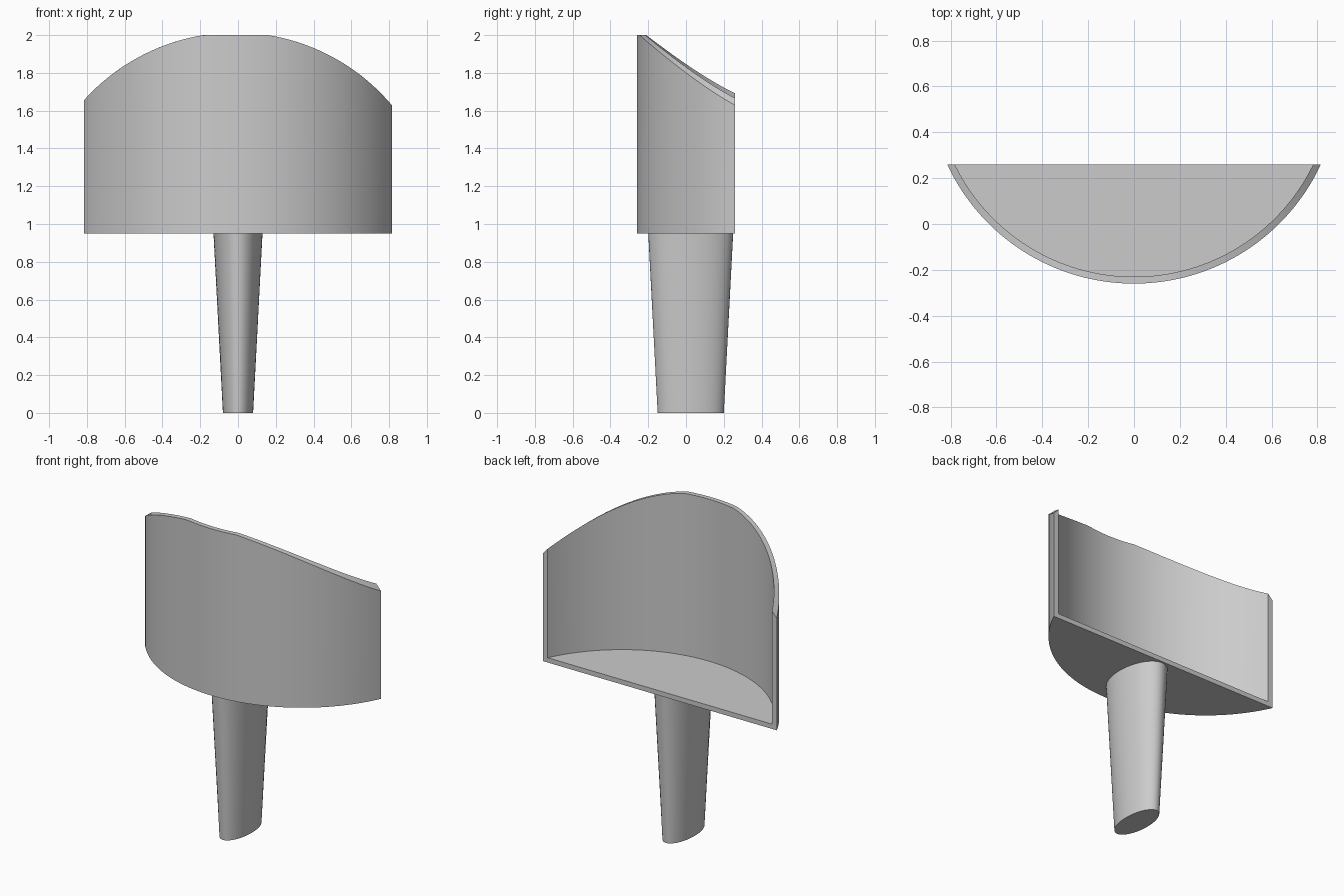
import bpy, bmesh
from math import sin, cos, pi, sqrt, asin, radians

cube = bpy.data.objects.get("Cube")
if cube:
    bpy.data.objects.remove(cube, do_unlink=True)

grey = bpy.data.materials.new("light_grey")
grey.use_nodes = True
colour = (0.6, 0.6, 0.6, 1)
grey.diffuse_color = colour
grey.node_tree.nodes["Principled BSDF"].inputs["Base Color"].default_value = colour

BACK, AXIS_Y = 0.26, 0.638       # open back plane, centre of the wall arc
OUTER, INNER = 0.898, 0.868      # wall radii
BASE, FLOOR, TOP = 0.95, 0.98, 2.0


def finish(bm, name):
    """Turn a bmesh into a smooth-shaded object with sharp edges."""
    bmesh.ops.recalc_face_normals(bm, faces=bm.faces)
    mesh = bpy.data.meshes.new(name)
    bm.to_mesh(mesh)
    bm.free()
    obj = bpy.data.objects.new(name, mesh)
    bpy.context.collection.objects.link(obj)
    mesh.materials.append(grey)
    bpy.ops.object.select_all(action='DESELECT')
    obj.select_set(True)
    bpy.context.view_layer.objects.active = obj
    bpy.ops.object.shade_smooth_by_angle(angle=radians(30))


def rim_height(x):
    """Round crest of the wall, flattened at the top."""
    return min(TOP, 0.9335 + sqrt(1.08 ** 2 - (x + 0.012) ** 2))


def arc_point(radius, t):
    """Point on the arc, t from -1 to 1, ending on the back plane."""
    half = sqrt(radius ** 2 - (AXIS_Y - BACK) ** 2)
    a = t * asin(half / radius)
    return radius * sin(a), AXIS_Y - radius * cos(a)


# Scoop: curved wall with a floor, open at the back
bm = bmesh.new()
steps = 64
sections = []
for i in range(steps + 1):
    t = 2 * i / steps - 1
    ox, oy = arc_point(OUTER, t)
    ix, iy = arc_point(INNER, t)
    points = [(ox, oy, BASE), (ox, oy, rim_height(ox)),
              (ix, iy, rim_height(ix)), (ix, iy, FLOOR)]
    sections.append([bm.verts.new(p) for p in points])
for a, b in zip(sections, sections[1:]):
    for k in range(3):
        bm.faces.new((a[k], b[k], b[k + 1], a[k + 1]))
first, last = sections[0], sections[-1]
bm.faces.new(first)
bm.faces.new(last)
bm.faces.new((first[0], last[0], last[3], first[3]))
bm.faces.new([s[0] for s in sections])
bm.faces.new([s[3] for s in sections])
finish(bm, "scoop")

# Handle: oval peg, narrower at the foot
bm = bmesh.new()
sides = 48
rings = []
for z, rx, ry in ((0, 0.08, 0.175), (BASE + 0.005, 0.13, 0.225)):
    rings.append([bm.verts.new((rx * cos(2 * pi * i / sides),
                                0.025 + ry * sin(2 * pi * i / sides), z))
                  for i in range(sides)])
low, high = rings
for i in range(sides):
    j = (i + 1) % sides
    bm.faces.new((low[i], low[j], high[j], high[i]))
bm.faces.new(low)
bm.faces.new(high)
finish(bm, "handle")
